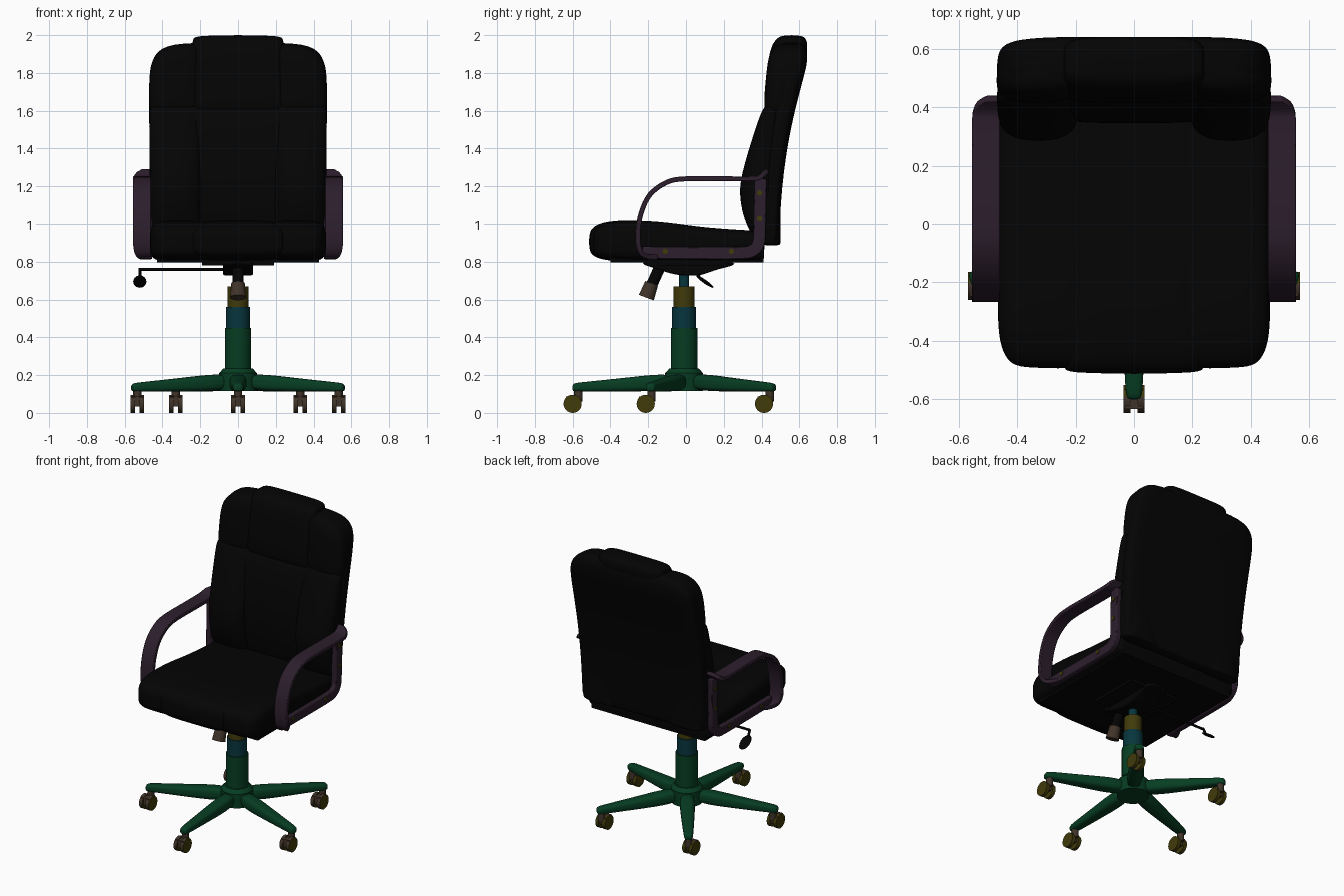
import bpy, bmesh, math
from mathutils import Vector

cube = bpy.data.objects.get("Cube")
if cube:
    bpy.data.objects.remove(cube)


def material(name, color):
    m = bpy.data.materials.new(name)
    m.use_nodes = True
    m.diffuse_color = (*color, 1)
    bsdf = m.node_tree.nodes["Principled BSDF"]
    bsdf.inputs["Base Color"].default_value = (*color, 1)
    bsdf.inputs["Roughness"].default_value = 0.7
    return m


BLACK = material("black leather", (0.0012, 0.0012, 0.0012))
PURPLE = material("dark plum plastic", (0.025, 0.013, 0.025))
GREEN = material("dark green metal", (0.002, 0.046, 0.016))
TEAL = material("dark teal metal", (0.002, 0.036, 0.047))
OLIVE = material("dark olive", (0.052, 0.043, 0.003))
BROWN = material("dark brown", (0.052, 0.034, 0.022))


def finish(obj, name, mat, angle=40):
    obj.name = name
    obj.data.materials.append(mat)
    bpy.ops.object.select_all(action='DESELECT')
    obj.select_set(True)
    bpy.context.view_layer.objects.active = obj
    bpy.ops.object.shade_smooth_by_angle(angle=math.radians(angle))
    return obj


def skin(name, rings, mat, angle=40):
    """Join rings of points into a closed tube with capped ends."""
    bm = bmesh.new()
    loops = [[bm.verts.new(p) for p in ring] for ring in rings]
    n = len(loops[0])
    for a, b in zip(loops, loops[1:]):
        for i in range(n):
            j = (i + 1) % n
            bm.faces.new((a[i], a[j], b[j], b[i]))
    bm.faces.new(loops[0])
    bm.faces.new(loops[-1])
    bmesh.ops.recalc_face_normals(bm, faces=bm.faces)
    mesh = bpy.data.meshes.new(name)
    bm.to_mesh(mesh)
    bm.free()
    obj = bpy.data.objects.new(name, mesh)
    bpy.context.collection.objects.link(obj)
    return finish(obj, name, mat, angle)


def cushion(name, rows, axis, mat=BLACK, side=1, power=5, count=28):
    """Soft loft; each row is (station, x0, x1, low, high)."""
    rings = []
    for t, x0, x1, lo, hi in rows:
        ring = []
        for i in range(count):
            a = math.tau * (i + 0.5) / count
            c, s = math.cos(a), math.sin(a)
            x = (x0 + x1) / 2 + (x1 - x0) / 2 * math.copysign(abs(c) ** (2 / power), c)
            d = (lo + hi) / 2 + (hi - lo) / 2 * math.copysign(abs(s) ** (2 / power), s)
            ring.append((side * x, d, t) if axis == 'z' else (side * x, t, d))
        rings.append(ring)
    obj = skin(name, rings, mat, 80)
    soft = obj.modifiers.new("Soft", 'SUBSURF')
    soft.levels = soft.render_levels = 2
    return obj


def smooth(rows, steps=4):
    """Catmull-Rom resampling of a path of tuples."""
    pts = [Vector(r) for r in (rows[0], *rows, rows[-1])]
    out = []
    for a, b, c, d in zip(pts, pts[1:], pts[2:], pts[3:]):
        for k in range(steps):
            t = k / steps
            out.append(b + (c - a) * (t / 2) + (a * 2 - b * 5 + c * 4 - d) * (t * t / 2)
                       + (b * 3 - a - c * 3 + d) * (t ** 3 / 2))
    return out + [pts[-1]]


def ribbon(name, rows, h, side):
    """Flat bar along a smoothed path; each row is (y, z, x0, x1)."""
    rows = smooth(rows)
    rings = []
    for i, (y, z, x0, x1) in enumerate(rows):
        p, q = rows[max(i - 1, 0)], rows[min(i + 1, len(rows) - 1)]
        d = Vector((q[0] - p[0], q[1] - p[1])).normalized() * h
        rings.append([(side * x, y - s * d.y, z + s * d.x)
                      for x, s in ((x0, -1), (x1, -1), (x1, 1), (x0, 1))])
    obj = skin(name, rings, PURPLE)
    bev = obj.modifiers.new("Round", 'BEVEL')
    bev.width, bev.segments = 0.006, 2


def rod(name, a, b, r, mat, r2=None, sides=32):
    a, b = Vector(a), Vector(b)
    bpy.ops.mesh.primitive_cone_add(vertices=sides, radius1=r, radius2=r if r2 is None else r2,
                                    depth=(b - a).length, location=(a + b) / 2)
    obj = bpy.context.object
    obj.rotation_euler = (b - a).to_track_quat('Z', 'Y').to_euler()
    return finish(obj, name, mat)


def box(name, lo, hi, mat):
    lo, hi = Vector(lo), Vector(hi)
    bpy.ops.mesh.primitive_cube_add(size=1, location=(lo + hi) / 2)
    bpy.context.object.scale = hi - lo
    finish(bpy.context.object, name, mat)


# Backrest: rear shell, centre panel and headrest
cushion("back_shell", [(t, -w, w, lo, hi) for t, w, lo, hi in (
    (0.885, .45, .42, .48), (0.895, .46, .41, .492), (1.2, .467, .40, .505),
    (1.5, .472, .44, .55), (1.75, .472, .48, .615), (1.85, .463, .48, .643),
    (1.92, .43, .48, .643), (1.965, .33, .50, .62))], 'z')
cushion("back_centre", [(t, -.25, .25, lo, .48) for t, lo in (
    (0.89, .42), (0.95, .375), (1.15, .345), (1.3, .345), (1.5, .375), (1.58, .40), (1.63, .43))], 'z')
cushion("headrest", [(t, -w, w, lo, hi) for t, w, lo, hi in (
    (1.585, .23, .43, .5), (1.62, .245, .408, .52), (1.8, .245, .425, .62),
    (1.93, .245, .445, .645), (1.98, .24, .475, .64), (2.0, .225, .51, .61))], 'z')

# Seat: underside tray and centre panel
box("seat_base", (-.43, -.4, .797), (.43, .41, .84), BLACK)
cushion("seat_centre", [(y, -.24, .24, lo, hi) for y, lo, hi in (
    (-.514, .86, .95), (-.49, .825, .99), (-.42, .805, 1.015), (-.3, .80, 1.022),
    (-.1, .80, 1.01), (.1, .80, .975), (.4, .80, .96), (.415, .80, .955))], 'y')

for side, label in ((1, "left"), (-1, "right")):
    # Side bolsters of backrest and seat
    cushion(label + "_back_bolster", [(t, .19, w, lo, .5) for t, w, lo in (
        (0.885, .45, .41), (0.90, .46, .385), (0.96, .465, .335), (1.05, .467, .30), (1.15, .468, .283),
        (1.25, .468, .287), (1.5, .471, .365), (1.6, .471, .40), (1.64, .46, .43))],
        'z', side=side, power=2.6)
    cushion(label + "_upper_bolster", [
        (1.58, .20, .465, .43, .53), (1.62, .19, .472, .408, .55), (1.8, .19, .472, .425, .6),
        (1.88, .19, .453, .435, .61), (1.93, .19, .40, .455, .61), (1.955, .20, .33, .49, .59)],
        'z', side=side, power=2.8)
    cushion(label + "_seat_bolster", [(y, .14, w, lo, hi) for y, w, lo, hi in (
        (-.495, .38, .86, .95), (-.475, .435, .825, .985), (-.4, .464, .805, 1.012),
        (-.3, .468, .80, 1.022), (-.1, .468, .80, 1.012), (.1, .468, .80, .978),
        (.4, .465, .80, .963), (.415, .46, .80, .958))], 'y', side=side, power=4)

    # Armrest loop: broad strip, then the mounting bar bent up the backrest
    strip = [(.35, 1.24), (.2, 1.24), (0, 1.24), (-.1, 1.222), (-.19, 1.157), (-.237, 1.06),
             (-.254, .96), (-.252, .89)]
    ribbon(label + "_armrest", [(.432, 1.285, .46, .505), (.415, 1.268, .46, .535), (.39, 1.248, .46, .55)]
           + [(y, z, .46, .555) for y, z in strip]
           + [(-.235, .845, .46, .545), (-.2, .827, .46, .525), (-.15, .825, .46, .5)], .013, side)
    bar = [(-.23, .848), (0, .846), (.28, .846), (.35, .857), (.385, .90), (.39, 1.0), (.392, 1.1), (.395, 1.24)]
    ribbon(label + "_arm_mount", [(y, z, .455, .495) for y, z in bar], .032, side)
    for y, z in ((-.11, .855), (.24, .855), (.39, 1.03), (.39, 1.165)):
        rod(label + "_arm_bolt", (side * .49, y, z), (side * .5, y, z), .014, OLIVE, sides=16)

# Tilt mechanism under the seat
box("mount_plate", (-.19, -.15, .78), (.19, .2, .80), BLACK)
cushion("mechanism_housing", [(y, -w, w, z, .80) for y, w, z in (
    (-.23, .08, .785), (-.16, .08, .765), (-.06, .08, .727), (.08, .08, .722),
    (.14, .08, .755), (.26, .08, .78))], 'y', power=8)
rod("tension_shaft", (0, -.13, .79), (0, -.18, .68), .03, BLACK)
rod("tension_knob", (0, -.182, .685), (0, -.21, .61), .036, BROWN, .042)
rod("lever_rod", (-.05, .05, .76), (-.52, .05, .76), .008, BLACK, sides=12)
rod("lever_bend", (-.52, .05, .765), (-.52, .07, .72), .008, BLACK, sides=12)
bpy.ops.mesh.primitive_uv_sphere_add(segments=20, ring_count=12, radius=1, location=(-.52, .1, .695))
paddle = finish(bpy.context.object, "lever_paddle", BLACK)
paddle.scale = (.035, .055, .01)
paddle.rotation_euler.x = -math.radians(35)

# Telescoping column
CY = -.01
for name, r, z0, z1, mat in (
        ("column_outer", .07, .2, .45, GREEN), ("column_middle", .063, .45, .56, TEAL),
        ("column_upper", .056, .56, .67, OLIVE), ("column_piston", .027, .67, .73, TEAL)):
    rod(name, (0, CY, z0), (0, CY, z1), r, mat)
rod("hub", (0, CY, .115), (0, CY, .21), .1, GREEN)
rod("hub_collar", (0, CY, .21), (0, CY, .235), .1, GREEN, .078)

# Five legs with twin-wheel casters
for k in range(5):
    a = math.radians(180 + 72 * k)
    leg = cushion("leg", [(.03, -.055, .055, .115, .22), (.3, -.043, .043, .113, .187),
                          (.54, -.031, .031, .112, .163), (.58, -.027, .027, .112, .158),
                          (.592, -.02, .02, .118, .148)], 'y', GREEN, power=3, count=16)
    leg.location.y = CY
    leg.rotation_euler.z = a
    x, y = -.56 * math.sin(a), CY + .56 * math.cos(a)
    rod("caster_stem", (x, y, .06), (x, y, .125), .022, BROWN, sides=16)
    box("caster_bridge", (x - .03, y - .065, .035), (x + .03, y + .004, .088), BROWN)
    for s in (-1, 1):
        wheel = rod("caster_wheel", (x + s * .012, y - .03, .048), (x + s * .036, y - .03, .048), .048, OLIVE)
        wheel.data.materials.append(BROWN)
        turn = wheel.rotation_euler.to_matrix()
        for f in wheel.data.polygons:
            n = turn @ f.normal
            f.material_index = int(abs(n.x) < .5 and n.y < .2)
